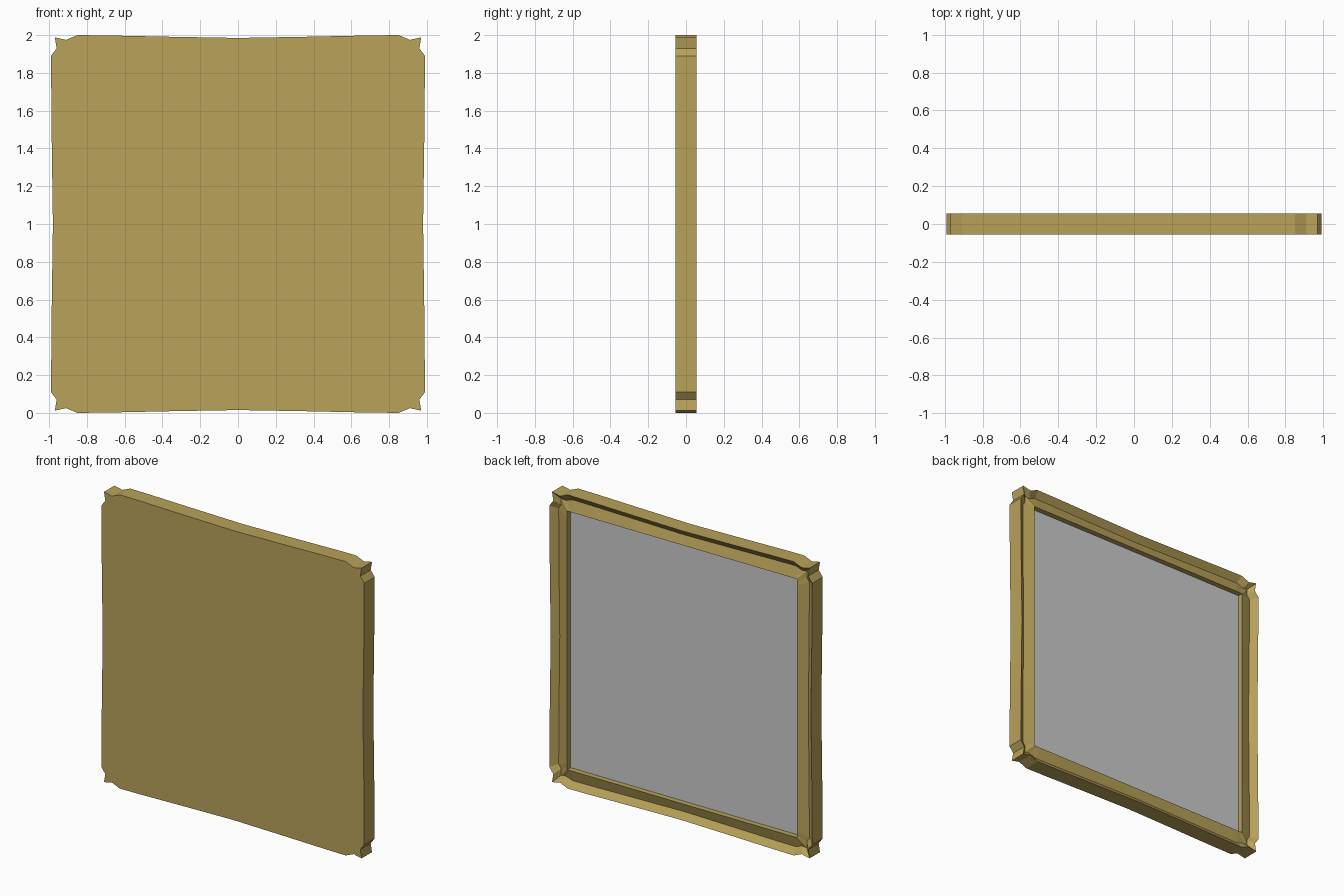
import bpy, bmesh

if "Cube" in bpy.data.objects:
    bpy.data.objects.remove(bpy.data.objects["Cube"])

MID_Z = 1.0


def full_loop(q):
    """Mirror a quarter outline (top centre -> right centre) into a closed loop."""
    right = q + [(x, -z) for x, z in reversed(q[:-1])]
    left = [(-x, z) for x, z in reversed(right[1:-1])]
    return right + left


def material(name, color):
    m = bpy.data.materials.new(name)
    m.diffuse_color = color
    m.use_nodes = True
    m.node_tree.nodes["Principled BSDF"].inputs["Base Color"].default_value = m.diffuse_color
    return m


# Quarter outlines: scalloped outer edge, valley of the moulding, straight opening
outer = full_loop([(0, .985), (.35, .991), (.68, .998), (.85, 1.0), (.91, .975), (.97, .988),
                   (.96, .93), (.99, .89), (.987, .5), (.98, 0)])
valley = full_loop([(0, .942), (.35, .948), (.68, .954), (.84, .956), (.89, .938), (.925, .942),
                    (.925, .90), (.944, .87), (.942, .5), (.936, 0)])
inner = full_loop([(0, .88), (.35, .88), (.68, .88), (.82, .88), (.84, .88), (.865, .88),
                   (.865, .86), (.865, .84), (.865, .5), (.865, 0)])

# Frame: front plate, outer wall, grooved back moulding and panel recess
bm = bmesh.new()
sections = [(outer, -.056), (outer, .056), (valley, .021), (inner, .042), (inner, 0)]
rings = [[bm.verts.new((x, y, z + MID_Z)) for x, z in loop] for loop, y in sections]
for a, b in zip(rings, rings[1:]):
    n = len(a)
    for i in range(n):
        j = (i + 1) % n
        bm.faces.new((a[i], a[j], b[j], b[i]))
bm.faces.new(rings[0])
bm.faces.new(rings[-1])
bmesh.ops.recalc_face_normals(bm, faces=bm.faces)
mesh = bpy.data.meshes.new("frame")
bm.to_mesh(mesh)
bm.free()
frame = bpy.data.objects.new("frame", mesh)
bpy.context.collection.objects.link(frame)
mesh.materials.append(material("gold", (.48, .36, .1, 1)))

# Grey panel set into the back recess
bpy.ops.mesh.primitive_cube_add(size=1, location=(0, .003, MID_Z))
panel = bpy.context.object
panel.name = "panel"
panel.scale = (1.73, .006, 1.76)
